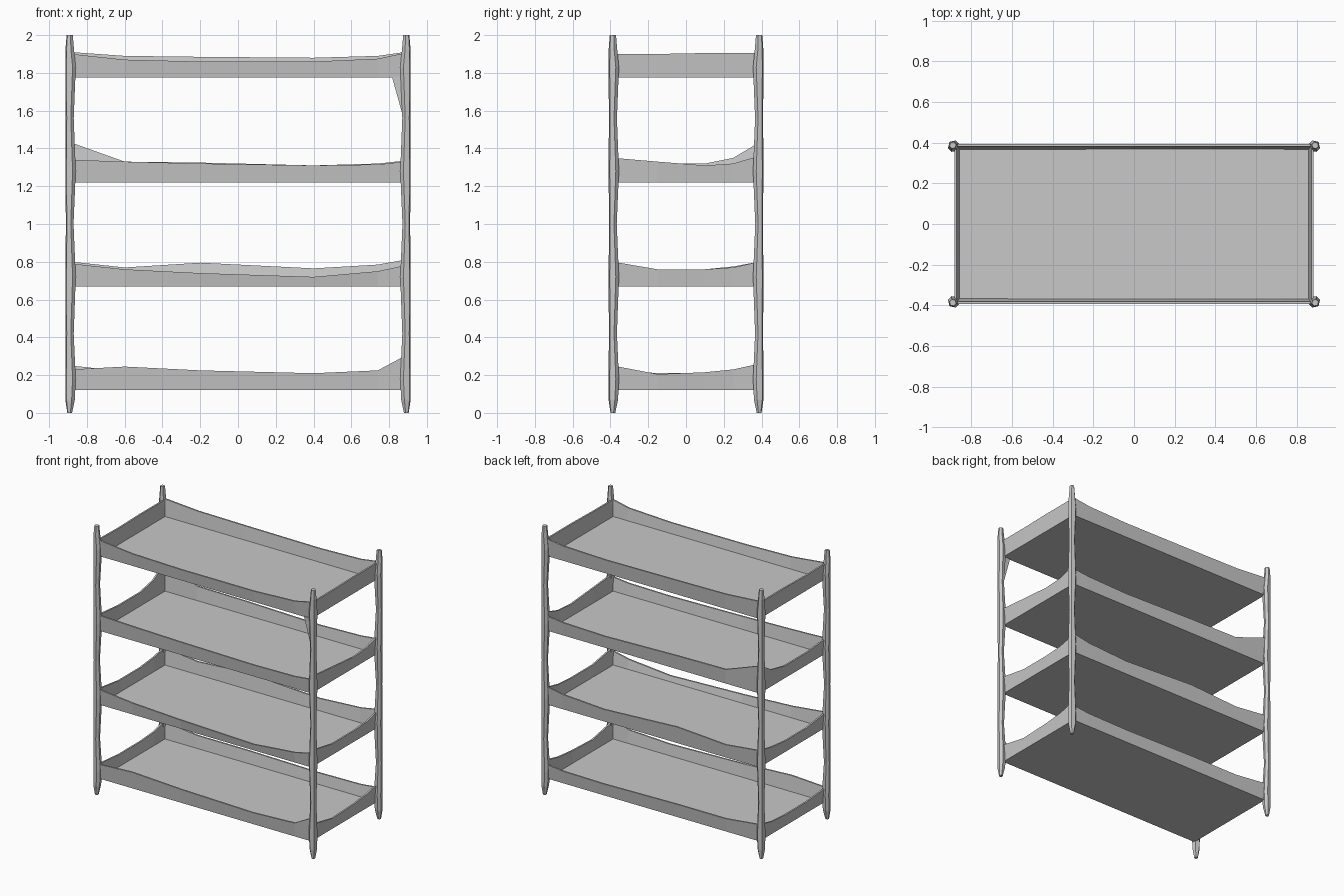
import bpy, bmesh, math

if "Cube" in bpy.data.objects:
    bpy.data.objects.remove(bpy.data.objects["Cube"])

grey = bpy.data.materials.new("light grey metal")
grey.diffuse_color = (0.58, 0.58, 0.58, 1)
grey.use_nodes = True
grey.node_tree.nodes["Principled BSDF"].inputs["Base Color"].default_value = grey.diffuse_color

X, Y = 0.868, 0.378          # half size of the shelf trays
PX, PY = 0.891, 0.387        # post centres


def make(name, rings, closed=False):
    """Skin a list of equal-sized rings into one capped flat-faced object."""
    bm = bmesh.new()
    vs = [[bm.verts.new(p) for p in r] for r in rings]
    n = len(vs[0])
    for a, b in zip(vs, vs[1:]):
        for i in range(n):
            j = (i + 1) % n
            bm.faces.new((a[i], a[j], b[j], b[i]))
    bm.faces.new(vs[0])
    bm.faces.new(vs[-1])
    bmesh.ops.recalc_face_normals(bm, faces=bm.faces)
    me = bpy.data.meshes.new(name)
    bm.to_mesh(me)
    bm.free()
    me.materials.append(grey)
    ob = bpy.data.objects.new(name, me)
    bpy.context.collection.objects.link(ob)
    return ob


def rim(name, side, base, profile):
    """Thin, slightly flared tray wall whose top edge follows profile (u, z)."""
    half = Y if side in ("front", "back") else X
    rings = []
    for u, top in profile:
        section = [(half + 0.005, base), (half + 0.016, top),
                   (half + 0.004, top), (half - 0.012, base)]
        ring = []
        for d, z in section:
            s = -1 if side in ("front", "left") else 1
            ring.append((u, s * d, z) if side in ("front", "back") else (s * d, u, z))
        rings.append(ring)
    make(name, rings)


# Shelves: base height, then the uneven top edge of each wall
long_u = (-0.88, -0.6, -0.2, 0.4, 0.74, 0.88)
short_u = (-0.385, -0.15, 0.1, 0.25, 0.385)
shelves = [
    (0.12, dict(front=(0.23, 0.245, 0.225, 0.21, 0.225, 0.30),
                back=(0.25, 0.22, 0.22, 0.21, 0.215, 0.23),
                left=(0.23, 0.21, 0.21, 0.22, 0.25),
                right=(0.25, 0.205, 0.215, 0.23, 0.26))),
    (0.67, dict(front=(0.79, 0.76, 0.74, 0.72, 0.75, 0.78),
                back=(0.80, 0.77, 0.795, 0.765, 0.785, 0.81),
                left=(0.79, 0.76, 0.76, 0.775, 0.80),
                right=(0.80, 0.76, 0.76, 0.77, 0.80))),
    (1.22, dict(front=(1.34, 1.33, 1.32, 1.31, 1.315, 1.33),
                back=(1.43, 1.33, 1.325, 1.31, 1.32, 1.335),
                left=(1.34, 1.32, 1.32, 1.35, 1.43),
                right=(1.35, 1.33, 1.31, 1.32, 1.36))),
    (1.775, dict(front=(1.90, 1.87, 1.86, 1.86, 1.875, 1.905),
                 back=(1.91, 1.89, 1.885, 1.88, 1.89, 1.91),
                 left=(1.90, 1.895, 1.90, 1.90, 1.90),
                 right=(1.90, 1.90, 1.905, 1.905, 1.905))),
]
for k, (b, walls) in enumerate(shelves, 1):
    corners = [(-X, -Y), (X, -Y), (X, Y), (-X, Y)]
    make(f"shelf_{k}_floor", [[(x, y, b + h) for x, y in corners] for h in (0, 0.012)])
    for side, tops in walls.items():
        us = long_u if side in ("front", "back") else short_u
        rim(f"shelf_{k}_{side}_rim", side, b, list(zip(us, tops)))

# Posts: six-sided, tapered at the ends, a little thicker inwards at each shelf
levels = [(0.0, 0.013, 0), (0.07, 0.024, 0.004), (0.18, 0.024, 0.009), (0.42, 0.022, 0),
          (0.72, 0.024, 0.009), (1.0, 0.021, 0), (1.28, 0.024, 0.009), (1.56, 0.022, 0),
          (1.83, 0.024, 0.009), (1.93, 0.023, 0.0), (2.0, 0.017, 0)]
for sx, nx in ((-1, "left"), (1, "right")):
    for sy, ny in ((-1, "front"), (1, "back")):
        rings = []
        for z, r, shift in levels:
            ring = []
            for i in range(6):
                a = math.radians(45 + 60 * i)
                c, s = math.cos(a), math.sin(a)
                px = c * r - (shift if c < 0 else 0)
                py = s * r - (shift if s < 0 else 0)
                ring.append((sx * (PX + px), sy * (PY + py), z))
            rings.append(ring)
        make(f"{ny}_{nx}_post", rings)

# Small brace below the top shelf at the front right post
make("top_shelf_brace", [[(0.815, y, 1.78), (0.88, y, 1.78), (0.88, y, 1.55), (0.865, y, 1.60)]
                         for y in (-0.388, -0.376)])
